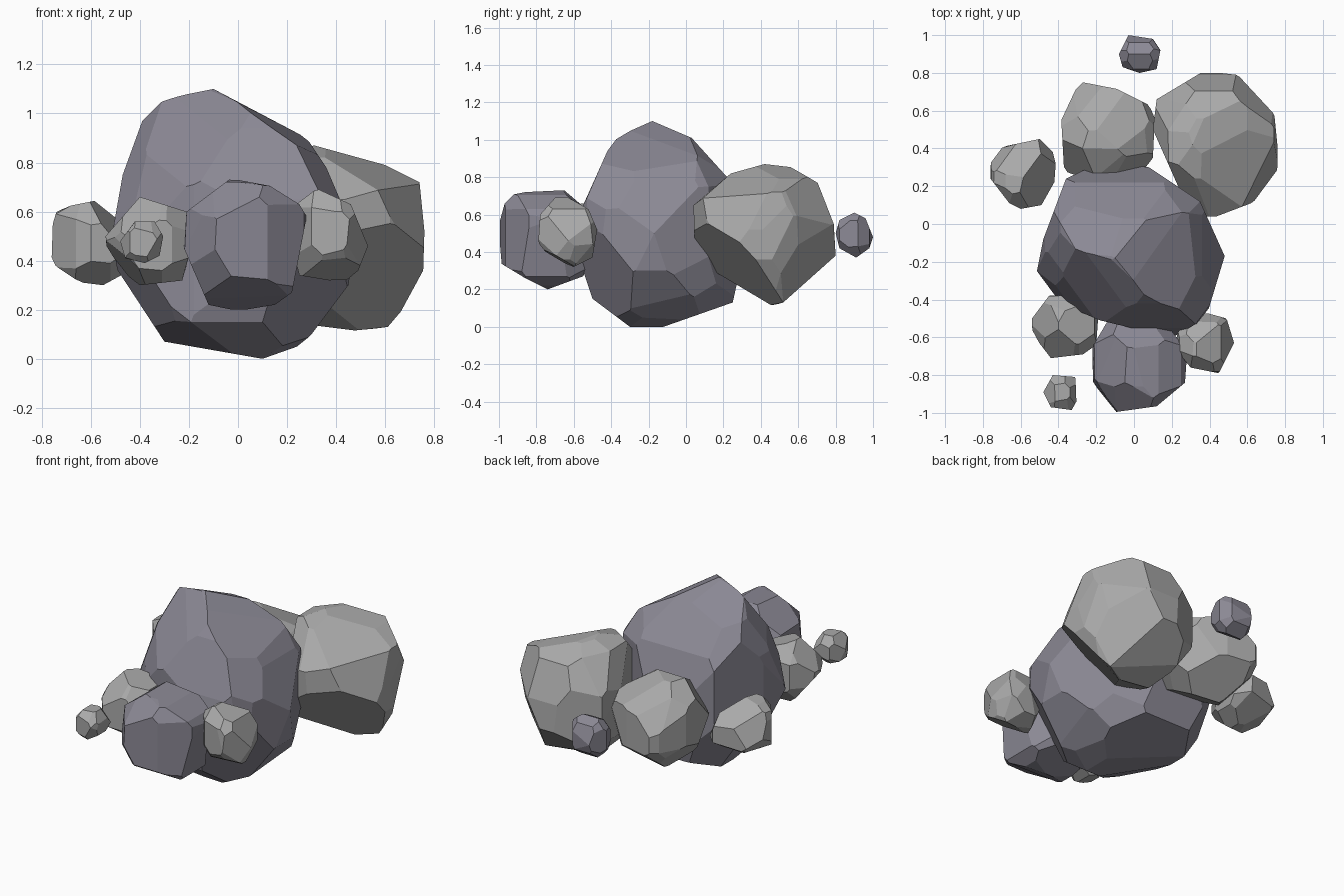
import bpy, bmesh, random
from math import sin, cos, radians
from mathutils import Vector
from itertools import product


def stone(name, colour):
    mat = bpy.data.materials.new(name)
    mat.diffuse_color = (*colour, 1)
    return mat


purple = stone("purple_stone", (0.26, 0.25, 0.30))
grey = stone("grey_stone", (0.40, 0.40, 0.40))


def slanted(azimuth, elevation):
    """Origin, right, up, units and slack of an oblique drawing plane."""
    a, e = radians(azimuth), radians(elevation)
    toward = Vector((sin(a) * cos(e), -cos(a) * cos(e), sin(e)))
    right = Vector((cos(a), sin(a), 0))
    return Vector((0, 0, .55)), right, toward.cross(right), 1 / 179, .008


X, Y, Z, O = Vector((1, 0, 0)), Vector((0, 1, 0)), Vector((0, 0, 1)), Vector((0, 0, 0))
PLANES = {"xz": (O, X, Z, 1, 0), "yz": (O, Y, Z, 1, 0), "xy": (O, X, Y, 1, 0),
          "fr": slanted(36.5, 25.5), "bl": slanted(216.5, 25.5), "br": slanted(143.5, -25.5)}


def chop(bm, point, normal):
    """Slice off everything beyond a plane and close the cut."""
    geom = bm.verts[:] + bm.edges[:] + bm.faces[:]
    cut = bmesh.ops.bisect_plane(bm, geom=geom, plane_co=point, plane_no=normal,
                                 clear_outer=True, dist=1e-5)["geom_cut"]
    edges = [e for e in cut if isinstance(e, bmesh.types.BMEdge) and e.is_boundary]
    if len(edges) > 2:
        bmesh.ops.holes_fill(bm, edges=edges, sides=0)


def rock(name, lo, hi, seed, mat, fullness=1.03, **outlines):
    """Block chiselled to straight and oblique outlines, then trimmed at the corners."""
    rng = random.Random(seed)
    lo, hi = Vector(lo), Vector(hi)
    mid, half = (lo + hi) / 2, (hi - lo) / 2
    bm = bmesh.new()
    bmesh.ops.create_cube(bm, size=2)
    for v in bm.verts:
        v.co = mid + v.co * half

    for plane, pts in outlines.items():
        origin, right, up, unit, slack = PLANES[plane]
        if not slack:
            pts = pts + pts[:1]
        for (px, py), (qx, qy) in zip(pts, pts[1:]):
            co = origin + (right * px + up * py) * unit
            out = (right * (qy - py) - up * (qx - px)).normalized()
            if out.dot(co - mid) < 0:
                out = -out
            chop(bm, co + out * slack, out)

    # Chamfer whatever the outlines leave square
    cuts = list(product((-1, 1), repeat=3))
    for plane, axes in {"xz": (0, 2), "yz": (1, 2), "xy": (0, 1)}.items():
        if plane not in outlines:
            cuts += [[s if i == axes[0] else t if i == axes[1] else 0 for i in range(3)]
                     for s, t in product((-1, 1), repeat=2)]
    for cut in cuts:
        d = Vector([c + rng.uniform(-.25, .25) for c in cut])
        n = Vector([d[i] / half[i] for i in range(3)]).normalized()
        reach = Vector([n[i] * half[i] for i in range(3)]).length
        chop(bm, mid + n * reach * fullness * rng.uniform(.96, 1.03), n)

    bmesh.ops.remove_doubles(bm, verts=bm.verts, dist=0.015)
    bmesh.ops.recalc_face_normals(bm, faces=bm.faces)
    mesh = bpy.data.meshes.new(name)
    bm.to_mesh(mesh)
    bm.free()
    mesh.materials.append(mat)
    bpy.context.collection.objects.link(bpy.data.objects.new(name, mesh))


# Tall central boulder
rock("main_boulder", (-.52, -.59, 0), (.48, .33, 1.1), 3, purple, 1.06,
     xz=[(-.1, 1.1), (-.3, 1.06), (-.39, .97), (-.47, .75), (-.52, .47), (-.49, .36),
         (-.3, .07), (.1, 0), (.27, .06), (.45, .3), (.48, .5), (.36, .78), (.28, .9)],
     yz=[(-.18, 1.1), (-.36, 1.02), (-.42, .94), (-.55, .65), (-.6, .45), (-.5, .15),
         (-.3, 0), (-.12, 0), (.25, .13), (.33, .5), (.22, .8), (.03, 1.01)],
     xy=[(-.17, .33), (.08, .3), (.35, .12), (.48, -.17), (.38, -.5), (.22, -.59),
         (.15, -.59), (-.18, -.51), (-.44, -.4), (-.52, -.28), (-.48, -.08), (-.36, .24)],
     fr=[(-97, 4), (-80, 50), (-58, 85), (5, 76), (42, 50), (64, 20), (66, -20),
         (52, -75), (9, -105), (-13, -110)],
     bl=[(-64, 38), (-46, 64), (32, 97), (52, 80), (82, 45), (93, 17), (99, -18),
         (62, -83), (31, -96), (4, -91)],
     br=[(-77, 40), (-102, 4), (-103, -18), (-64, -95), (-36, -106), (46, -91),
         (61, -78), (74, -36)])

# Large boulder at the back right
rock("back_right_boulder", (.1, .03, .1), (.76, .81, .87), 5, grey, 1.08,
     xz=[(.31, .87), (.6, .79), (.74, .72), (.76, .52), (.755, .36), (.63, .13),
         (.31, .1), (.14, .3), (.1, .6), (.18, .82)],
     yz=[(.04, .65), (.24, .82), (.42, .87), (.59, .85), (.7, .78), (.79, .55),
         (.8, .38), (.52, .13), (.42, .1), (.05, .29)],
     xy=[(.37, .81), (.54, .79), (.68, .71), (.74, .61), (.76, .41), (.76, .22),
         (.62, .11), (.41, .03), (.3, .05), (.1, .5), (.12, .66)],
     fr=[(74, 64), (107, 67), (149, 54), (167, 10), (155, -43), (140, -66), (109, -67),
         (64, -56)],
     bl=[(-46, 12), (-74, 44), (-159, 31), (-167, 4), (-162, -23), (-143, -71),
         (-114, -76)],
     br=[(-77, 37), (-59, 87), (-36, 105), (-1, 114), (26, 95), (51, 57), (60, 29),
         (16, -25), (-22, -18), (-77, 37)])

# Medium rocks
rock("front_rock", (-.23, -1, .195), (.28, -.47, .735), 8, purple, 1.06,
     xz=[(-.03, .735), (.13, .705), (.25, .63), (.28, .58), (.22, .27), (.15, .22),
         (0, .195), (-.12, .22), (-.22, .45), (-.21, .6)],
     yz=[(-1, .33), (-.74, .2), (-.55, .27), (-.47, .45), (-.5, .6), (-.65, .73),
         (-.86, .72), (-.96, .7), (-1, .62)],
     xy=[(-.13, -1), (.12, -.965), (.27, -.84), (.28, -.7), (.18, -.5), (-.12, -.48),
         (-.22, -.65), (-.23, -.86)],
     fr=[(-116, -34), (-75, -11), (-43, -25), (-33, -40), (-38, -98), (-62, -108),
         (-108, -93), (-120, -70), (-116, -34)],
     bl=[(84, 85), (117, 60), (118, 40)])
rock("back_rock", (-.385, .22, .2), (.11, .75, .74), 11, grey, 1.05,
     xy=[(-.27, .75), (-.09, .715), (.08, .63), (.11, .56), (.1, .35), (0, .22),
         (-.2, .22), (-.37, .28), (-.385, .55), (-.31, .71)],
     bl=[(-73, -28), (-68, -16), (-31, 1), (11, -13), (20, -43), (4, -86), (-24, -95),
         (-66, -73), (-75, -40)],
     br=[(56, 50), (81, 51), (101, 44), (124, 17), (114, -6), (84, -33), (31, -20)])

# Small rocks
rock("left_rock", (-.76, .08, .3), (-.4, .45, .655), 14, grey,
     xz=[(-.76, .4), (-.755, .55), (-.74, .6), (-.68, .625), (-.53, .655), (-.48, .6),
         (-.4, .5), (-.44, .36), (-.55, .3), (-.71, .32)],
     xy=[(-.5, .45), (-.69, .41), (-.76, .36), (-.76, .24), (-.66, .11), (-.6, .08),
         (-.49, .1), (-.4, .26), (-.43, .38)],
     bl=[(26, -58), (39, -28), (84, -21), (92, -40), (86, -73), (56, -82), (29, -73)],
     br=[(79, -34), (111, 2), (134, -8), (142, -30), (119, -61), (91, -50)])
rock("front_left_rock", (-.54, -.71, .3), (-.19, -.37, .66), 17, grey,
     xz=[(-.4, .66), (-.21, .6), (-.19, .48), (-.22, .32), (-.4, .3), (-.53, .4),
         (-.54, .5)],
     xy=[(-.45, -.38), (-.54, -.5), (-.54, -.58), (-.44, -.71), (-.27, -.69),
         (-.2, -.64), (-.19, -.5), (-.3, -.37)],
     fr=[(-141, -31), (-123, 2), (-98, 3)], bl=[(117, 32), (139, 12), (136, 0), (111, -26)])
rock("front_right_rock", (.21, -.79, .31), (.53, -.47, .69), 20, grey,
     xz=[(.33, .69), (.46, .63), (.53, .46), (.49, .36), (.43, .31), (.25, .34),
         (.21, .5), (.25, .67)],
     yz=[(-.65, .7), (-.53, .65), (-.475, .52), (-.5, .37), (-.62, .31), (-.72, .36),
         (-.79, .45), (-.78, .6), (-.7, .69)],
     xy=[(.38, -.47), (.49, -.5), (.53, -.63), (.45, -.79), (.3, -.76), (.21, -.65),
         (.25, -.52)],
     fr=[(-35, -40), (-16, -30), (12, -32), (19, -63), (2, -93), (-30, -85), (-40, -68)],
     br=[(-152, -36), (-145, -9), (-124, 1), (-96, -10), (-93, -35), (-104, -61)])

# Pebbles
rock("back_pebble", (-.08, .8, .37), (.14, 1, .61), 23, purple, 1.07,
     yz=[(.9, .61), (.96, .58), (1, .48), (.98, .42), (.91, .37), (.82, .42), (.8, .5),
         (.82, .57)],
     xy=[(-.03, 1), (.1, .98), (.14, .92), (.12, .82), (.03, .8), (-.06, .83), (-.08, .9)])
rock("front_pebble", (-.48, -.985, .39), (-.305, -.8, .56), 26, grey, 1.07,
     xz=[(-.42, .56), (-.34, .56), (-.305, .5), (-.32, .42), (-.38, .39), (-.46, .41),
         (-.48, .48)],
     xy=[(-.43, -.8), (-.31, -.81), (-.305, -.94), (-.33, -.985), (-.44, -.97), (-.48, -.89)])
